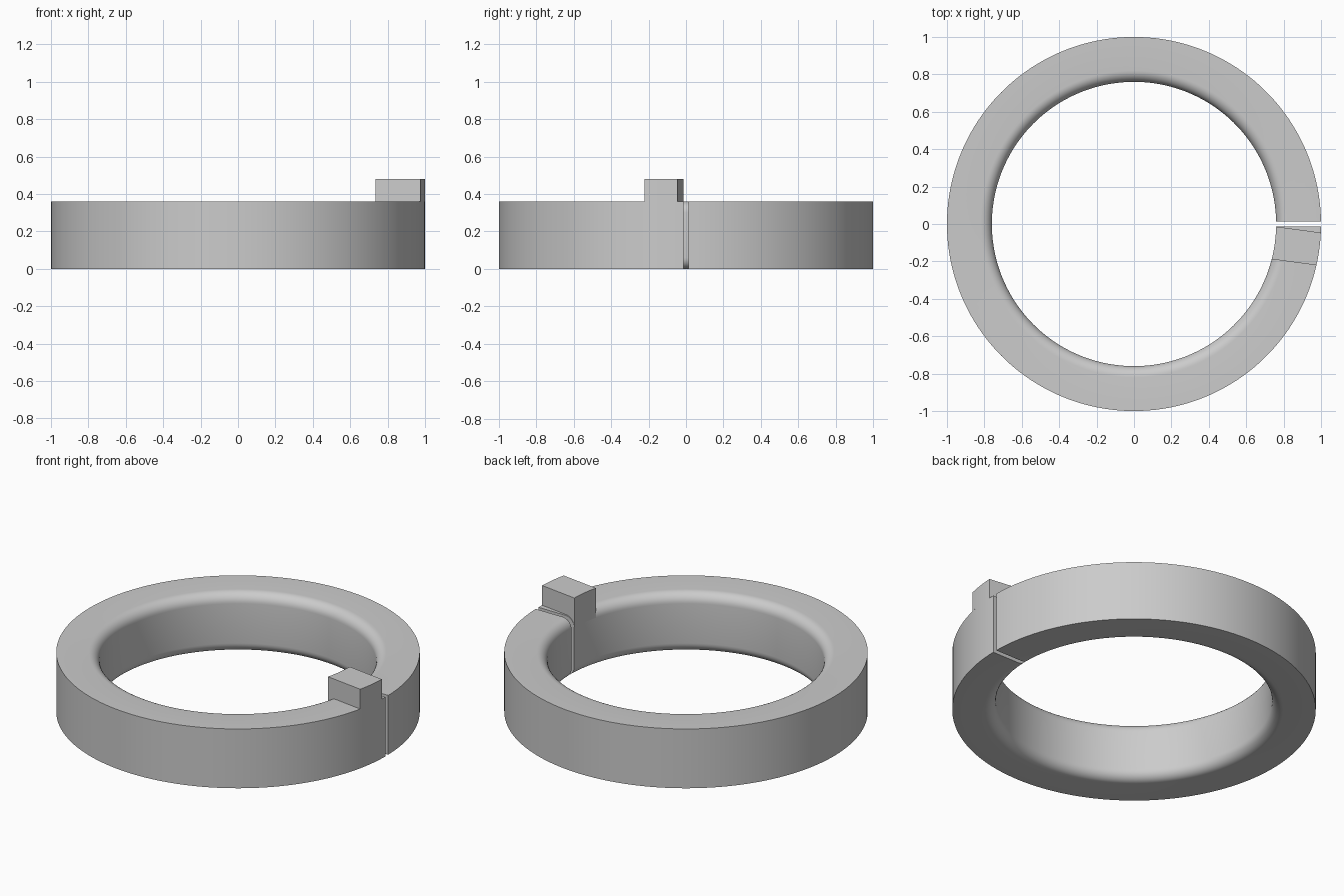
import bpy, bmesh, math

if "Cube" in bpy.data.objects:
    bpy.data.objects.remove(bpy.data.objects["Cube"])

R_OUT, R_IN, H, TOP = 1.0, 0.76, 0.36, 0.48
FIL = 0.06      # rounding of the inner edges
GAP = 0.013     # half width of the slit
TAB = 0.088     # half width of the tab

grey = bpy.data.materials.new("grey")
grey.diffuse_color = (0.6, 0.6, 0.6, 1)
grey.use_nodes = True
grey.node_tree.nodes["Principled BSDF"].inputs["Base Color"].default_value = grey.diffuse_color


def sweep(name, profile, centre, half_angle, steps):
    """Sweep an (r, z) profile about z; half_angle(r) gives flat, straight-cut ends."""
    bm = bmesh.new()
    loops = []
    for i in range(steps + 1):
        t = 2 * i / steps - 1
        loop = []
        for r, z in profile:
            a = centre + t * half_angle(r)
            loop.append(bm.verts.new((r * math.cos(a), r * math.sin(a), z)))
        loops.append(loop)
    n = len(profile)
    for a, b in zip(loops, loops[1:]):
        for j in range(n):
            k = (j + 1) % n
            bm.faces.new((a[j], a[k], b[k], b[j]))
    bm.faces.new(loops[0])
    bm.faces.new(loops[-1])
    bmesh.ops.recalc_face_normals(bm, faces=bm.faces)
    mesh = bpy.data.meshes.new(name)
    bm.to_mesh(mesh)
    bm.free()
    mesh.materials.append(grey)
    ob = bpy.data.objects.new(name, mesh)
    bpy.context.collection.objects.link(ob)
    bpy.context.view_layer.objects.active = ob
    ob.select_set(True)
    bpy.ops.object.shade_smooth_by_angle(angle=math.radians(30))
    ob.select_set(False)


# Quarter-round from the inner wall up to the top face, and its mirror below
angles = [math.pi / 2 * i / 8 for i in range(9)]
upper = [(R_IN + FIL - FIL * math.cos(a), H - FIL + FIL * math.sin(a)) for a in angles]
lower = [(r, H - z) for r, z in reversed(upper)]

# Split ring
sweep("split_ring", lower + upper + [(R_OUT, H), (R_OUT, 0)],
      math.pi, lambda r: math.pi - math.asin(GAP / r), 160)

# Raised tab beside the slit, filling the rounded inner edge beneath it
sweep("tab", upper + [(R_OUT, H), (R_OUT, TOP), (R_IN, TOP)],
      math.radians(-7.7), lambda r: math.asin(TAB / r), 6)
